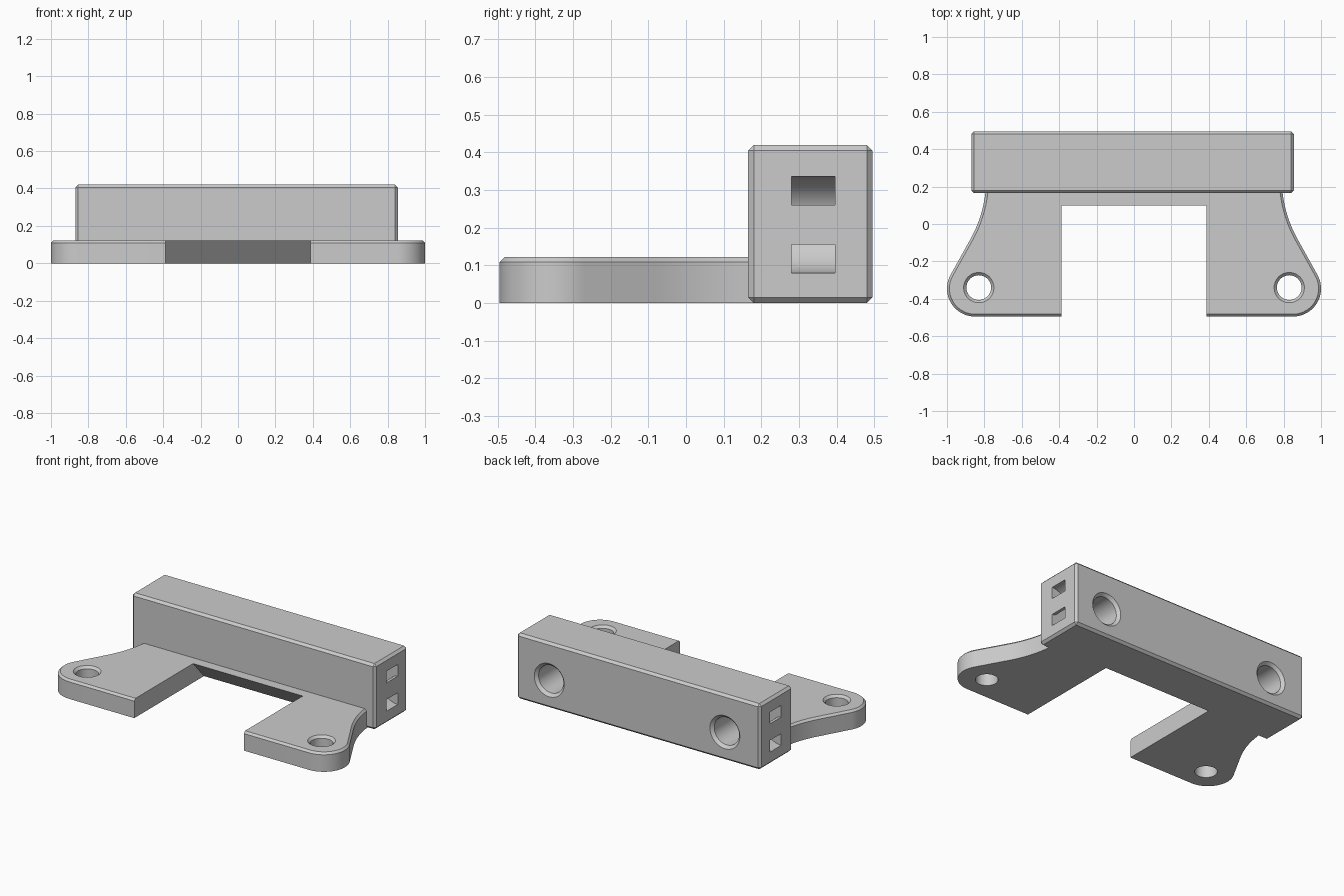
import bpy, bmesh
from math import sin, cos, pi, radians
from mathutils import Vector, Matrix

if "Cube" in bpy.data.objects:
    bpy.data.objects.remove(bpy.data.objects["Cube"], do_unlink=True)

grey = bpy.data.materials.new("light_grey")
grey.use_nodes = True
COLOUR = (0.6, 0.6, 0.6, 1)
grey.diffuse_color = COLOUR
grey.node_tree.nodes["Principled BSDF"].inputs["Base Color"].default_value = COLOUR


def arc(cx, cy, r, a0, a1, n):
    angles = [radians(a0 + (a1 - a0) * i / n) for i in range(n + 1)]
    return [(cx + r * cos(a), cy + r * sin(a)) for a in angles]


def finish(name, bm):
    bmesh.ops.recalc_face_normals(bm, faces=bm.faces)
    mesh = bpy.data.meshes.new(name)
    bm.to_mesh(mesh)
    bm.free()
    mesh.materials.append(grey)
    ob = bpy.data.objects.new(name, mesh)
    bpy.context.collection.objects.link(ob)
    return ob


def prism(points, to_3d, depth):
    """Extrude a flat outline along a vector."""
    bm = bmesh.new()
    face = bm.faces.new([bm.verts.new(to_3d(u, v)) for u, v in points])
    out = bmesh.ops.extrude_face_region(bm, geom=[face])
    verts = [g for g in out["geom"] if isinstance(g, bmesh.types.BMVert)]
    bmesh.ops.translate(bm, verts=verts, vec=Vector(depth))
    return bm


def lathe(name, profile, matrix, sides=48):
    """Closed solid of revolution from (radius, height) pairs."""
    bm = bmesh.new()
    rings = [[bm.verts.new((r * cos(2 * pi * i / sides), r * sin(2 * pi * i / sides), h))
              for i in range(sides)] for r, h in profile]
    for a, b in zip(rings, rings[1:]):
        for i in range(sides):
            j = (i + 1) % sides
            bm.faces.new((a[i], a[j], b[j], b[i]))
    bm.faces.new(rings[0])
    bm.faces.new(rings[-1])
    bm.transform(matrix)
    return finish(name, bm)


def cut(ob, cutters):
    bpy.context.view_layer.objects.active = ob
    for c in cutters:
        mod = ob.modifiers.new("cut", "BOOLEAN")
        mod.operation = "DIFFERENCE"
        mod.solver = "EXACT"
        mod.object = c
        bpy.ops.object.modifier_apply(modifier=mod.name)


# Crossbar: chamfered box
X0, X1, Y0, Y1, H = -0.87, 0.855, 0.165, 0.495, 0.42
bm = prism([(X0, Y0), (X1, Y0), (X1, Y1), (X0, Y1)], lambda u, v: (u, v, 0), (0, 0, H))
bmesh.ops.bevel(bm, geom=bm.edges[:], offset=0.015, segments=1, affect="EDGES")
crossbar = finish("crossbar", bm)

# Mounting plate: mirrored ear outline with a chamfered top rim
T = 0.122
half = arc(0.85, -0.345, 0.15, -90, 30, 20) + arc(1.46, 0.245, 0.67, 210, 183, 12)
outline = half + [(-x, y) for x, y in reversed(half)]
bm = prism(outline, lambda u, v: (u, v, 0), (0, 0, T))
rim = [e for e in bm.edges if all(v.co.z > T / 2 for v in e.verts)]
bmesh.ops.bevel(bm, geom=rim, offset=0.013, segments=1, affect="EDGES")
plate = finish("mounting_plate", bm)

# Centre notch with an undercut back wall, through both parts
slope = [(-0.7, -0.1), (0.22, -0.01), (0.21, 0), (0.1, T), (0.1, 0.15), (-0.7, 0.15)]
notch = finish("notch_cutter", prism(slope, lambda u, v: (-0.388, u, v), (0.776, 0, 0)))

bar_cutters, plate_cutters = [notch], [notch]
for s, end in ((1, X1), (-1, X0)):
    # Screw holes in the ears
    plate_cutters.append(lathe("ear_hole_cutter",
        [(0.066, -0.1), (0.066, T - 0.015), (0.081, T), (0.081, T + 0.05)],
        Matrix.Translation((s * 0.83, -0.34, 0))))
    # Blind countersunk sockets in the back
    bar_cutters.append(lathe("socket_cutter",
        [(0.088, -0.255), (0.088, -0.018), (0.106, 0), (0.106, 0.05)],
        Matrix.Translation((s * 0.622, Y1, 0.18)) @ Matrix.Rotation(-pi / 2, 4, "X")))
    # Curved strap channel joining the two slots on each end
    ring = ([(-0.05, 0.128)] + arc(0, 0, 0.128, 90, -90, 20) + [(-0.05, -0.128)]
            + [(-0.05, -0.053)] + arc(0, 0, 0.053, -90, 90, 20) + [(-0.05, 0.053)])
    bar_cutters.append(finish("strap_channel_cutter", prism(
        ring, lambda u, v: (end - s * u, 0.28, 0.208 + v), (0, 0.115, 0))))

cut(crossbar, bar_cutters)
cut(plate, plate_cutters)
for c in set(bar_cutters + plate_cutters):
    bpy.data.objects.remove(c, do_unlink=True)

# Smooth curved walls, keep the edges crisp
for ob in (crossbar, plate):
    bpy.ops.object.select_all(action="DESELECT")
    ob.select_set(True)
    bpy.context.view_layer.objects.active = ob
    bpy.ops.object.shade_smooth_by_angle(angle=radians(25))
